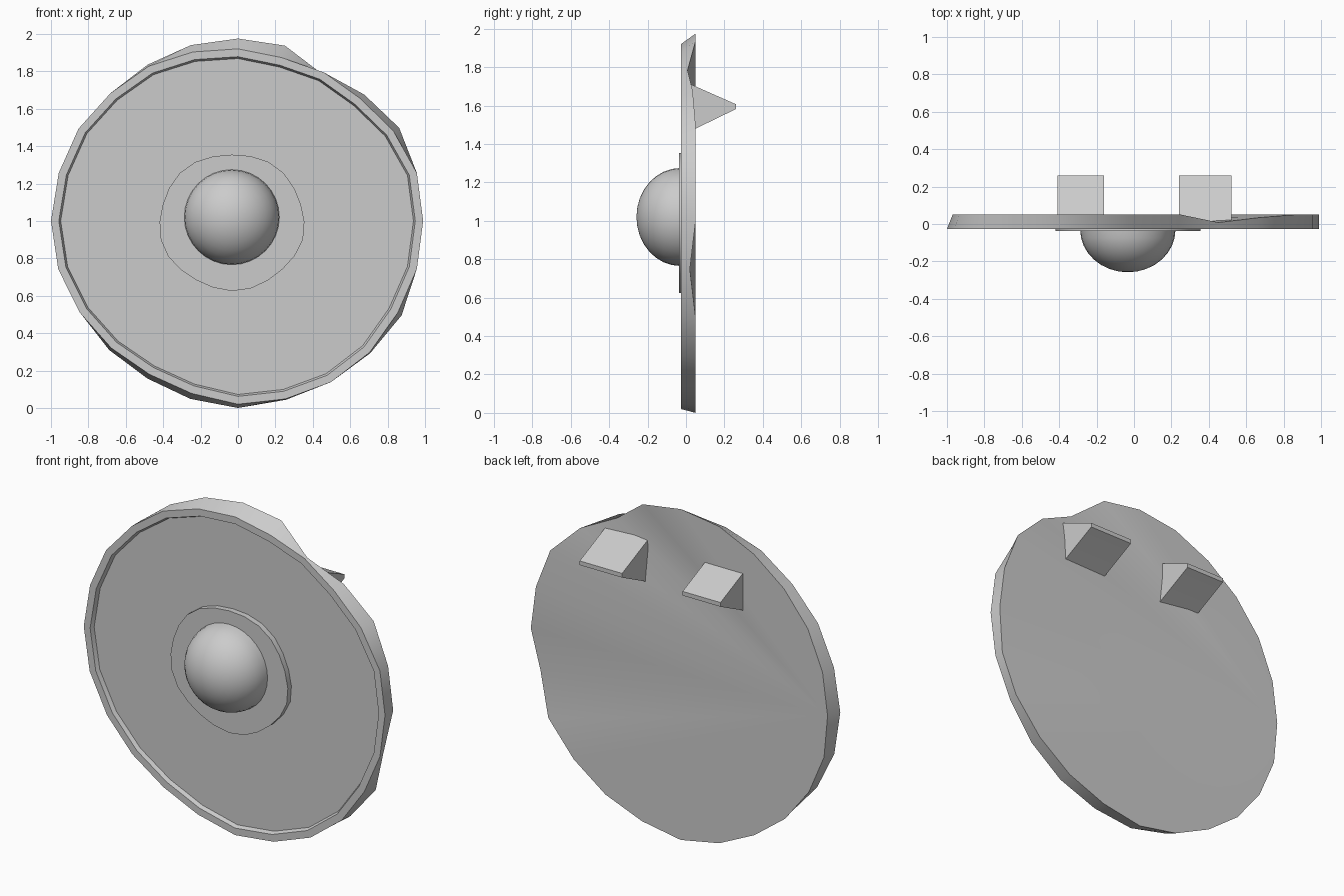
import bpy, bmesh
from math import sin, cos, pi, radians

if "Cube" in bpy.data.objects:
    bpy.data.objects.remove(bpy.data.objects["Cube"])

N = 24
# Hand-hewn rim: radius every 15 degrees, anticlockwise from +x as seen from the front
FRONT_R = [.99, .99, .96, .925, .917, .904, .92, .935, .955, .965, .985, .992,
           1.0, .995, .978, .96, .947, .955, .98, .985, .995, .995, .985, .99]
BACK_R = [.99, .99, .995, .955, .905, .97, .975, .973, .965, .965, .97, .97,
          .97, .98, .977, .975, .972, .985, 1.0, .99, .995, 1.0, 1.01, .98]
BACK_Y = {4: .008, 3: .035, 23: .02}      # dents in the back edge


def finish(name, bm, angle=30):
    bmesh.ops.recalc_face_normals(bm, faces=bm.faces)
    me = bpy.data.meshes.new(name)
    bm.to_mesh(me)
    bm.free()
    ob = bpy.data.objects.new(name, me)
    bpy.context.collection.objects.link(ob)
    bpy.ops.object.select_all(action='DESELECT')
    ob.select_set(True)
    bpy.context.view_layer.objects.active = ob
    bpy.ops.object.shade_smooth_by_angle(angle=radians(angle))
    return ob


def ring(bm, radii, ys, cx=0, cz=1, sz=1):
    n = len(radii)
    return [bm.verts.new((cx + r * cos(2 * pi * i / n), y, cz + sz * r * sin(2 * pi * i / n)))
            for i, (r, y) in enumerate(zip(radii, ys))]


def bridge(bm, a, b):
    n = len(a)
    for i in range(n):
        j = (i + 1) % n
        bm.faces.new((a[i], a[j], b[j], b[i]))


# Shield board: back, raised rim, recessed front panel
bm = bmesh.new()
back = ring(bm, BACK_R, [BACK_Y.get(i, .05) for i in range(N)])
outer = ring(bm, FRONT_R, [-.027] * N)
inner = ring(bm, [r - .042 for r in FRONT_R], [-.027] * N)
panel = ring(bm, [r - .052 for r in FRONT_R], [-.003] * N)
for a, b in ((back, outer), (outer, inner), (inner, panel)):
    bridge(bm, a, b)
bm.faces.new(panel)
hub = N // 2
for k in range(1, N - 1):                 # back fans out from the left edge
    bm.faces.new((back[hub], back[(hub + k) % N], back[(hub + k + 1) % N]))
finish("shield_board", bm)

# Boss flange
bm = bmesh.new()
rim = [.388 + .006 * sin(5 * i) for i in range(N)]
base = ring(bm, rim, [.01] * N, -.033, .995, .94)
top = ring(bm, rim, [-.037] * N, -.033, .995, .94)
bridge(bm, base, top)
bm.faces.new(base)
bm.faces.new(top)
finish("boss_flange", bm)

# Boss dome
bm = bmesh.new()
steps = 8
rings = [ring(bm, [.255 * cos(k / steps * pi / 2)] * 32,
              [-.03 - .228 * sin(k / steps * pi / 2)] * 32, -.033, 1.02)
         for k in range(steps)]
for a, b in zip(rings, rings[1:]):
    bridge(bm, a, b)
tip = bm.verts.new((-.033, -.258, 1.02))
for i in range(32):
    bm.faces.new((rings[-1][i], rings[-1][(i + 1) % 32], tip))
bm.faces.new(rings[0])
finish("boss_dome", bm, 40)

# Wedge-shaped arm straps on the back
PROFILE = [(.005, 1.455), (.05, 1.48), (.26, 1.582), (.26, 1.607), (.05, 1.70), (.005, 1.72)]
for name, x0, x1 in (("left_strap", -.41, -.16), ("right_strap", .24, .52)):
    bm = bmesh.new()
    a = [bm.verts.new((x0, y, z)) for y, z in PROFILE]
    b = [bm.verts.new((x1, y, z)) for y, z in PROFILE]
    bridge(bm, a, b)
    bm.faces.new(a)
    bm.faces.new(b)
    finish(name, bm)
